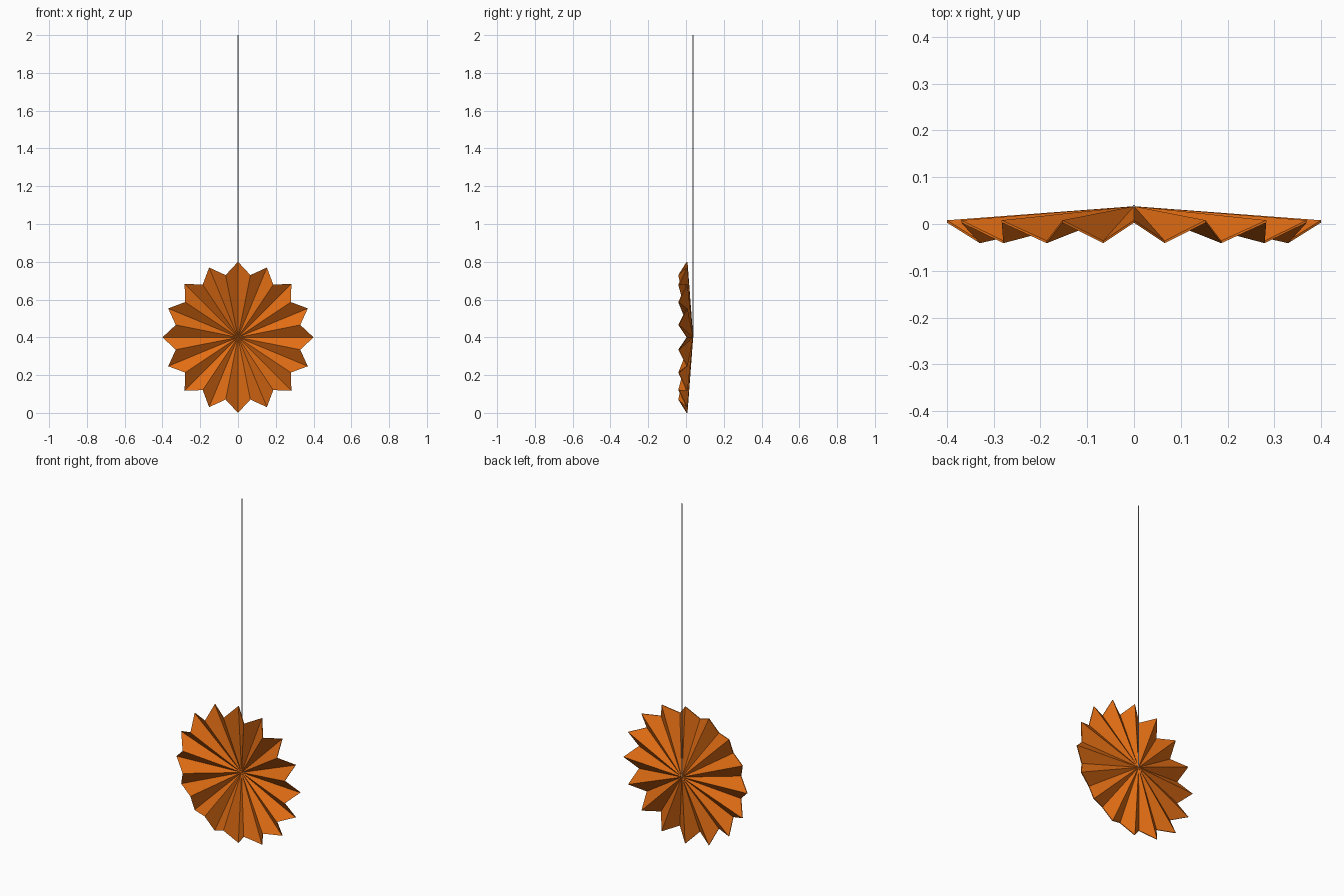
import bpy, bmesh, math

if "Cube" in bpy.data.objects:
    bpy.data.objects.remove(bpy.data.objects["Cube"])

def material(name, rgb):
    m = bpy.data.materials.new(name)
    m.diffuse_color = (*rgb, 1)
    m.use_nodes = True
    m.node_tree.nodes["Principled BSDF"].inputs["Base Color"].default_value = m.diffuse_color
    return m

orange = material("orange paper", (0.76, 0.155, 0.007))
grey = material("grey thread", (0.42, 0.42, 0.48))

FOLDS = 16
CENTRE_Z = 0.4
THICK = 0.005

def finish(bm, name, mat):
    bmesh.ops.recalc_face_normals(bm, faces=bm.faces)
    me = bpy.data.meshes.new(name)
    bm.to_mesh(me)
    bm.free()
    me.materials.append(mat)
    ob = bpy.data.objects.new(name, me)
    bpy.context.collection.objects.link(ob)
    return ob

# Pleated paper disc: long tips behind, shorter ridges in front
bm = bmesh.new()
layers = []
for dy in (0.0, THICK):
    hub = bm.verts.new((0, 0.033 + dy, CENTRE_Z))
    rim = []
    for i in range(FOLDS * 2):
        a = math.pi * i / FOLDS
        r, y = (0.4, 0.003) if i % 2 == 0 else (0.336, -0.041)
        rim.append(bm.verts.new((r * math.sin(a), y + dy, CENTRE_Z + r * math.cos(a))))
    layers.append((hub, rim))
(h0, r0), (h1, r1) = layers
for i in range(FOLDS * 2):
    j = (i + 1) % (FOLDS * 2)
    bm.faces.new((h0, r0[i], r0[j]))
    bm.faces.new((h1, r1[j], r1[i]))
    bm.faces.new((r0[i], r1[i], r1[j], r0[j]))
finish(bm, "pleated_disc", orange)

# Hanging thread from the hub upward
bm = bmesh.new()
bmesh.ops.create_cone(bm, cap_ends=True, segments=8, radius1=0.003, radius2=0.003, depth=1.6)
bmesh.ops.translate(bm, verts=bm.verts, vec=(0, 0.038, 1.2))
finish(bm, "hanging_thread", grey)
